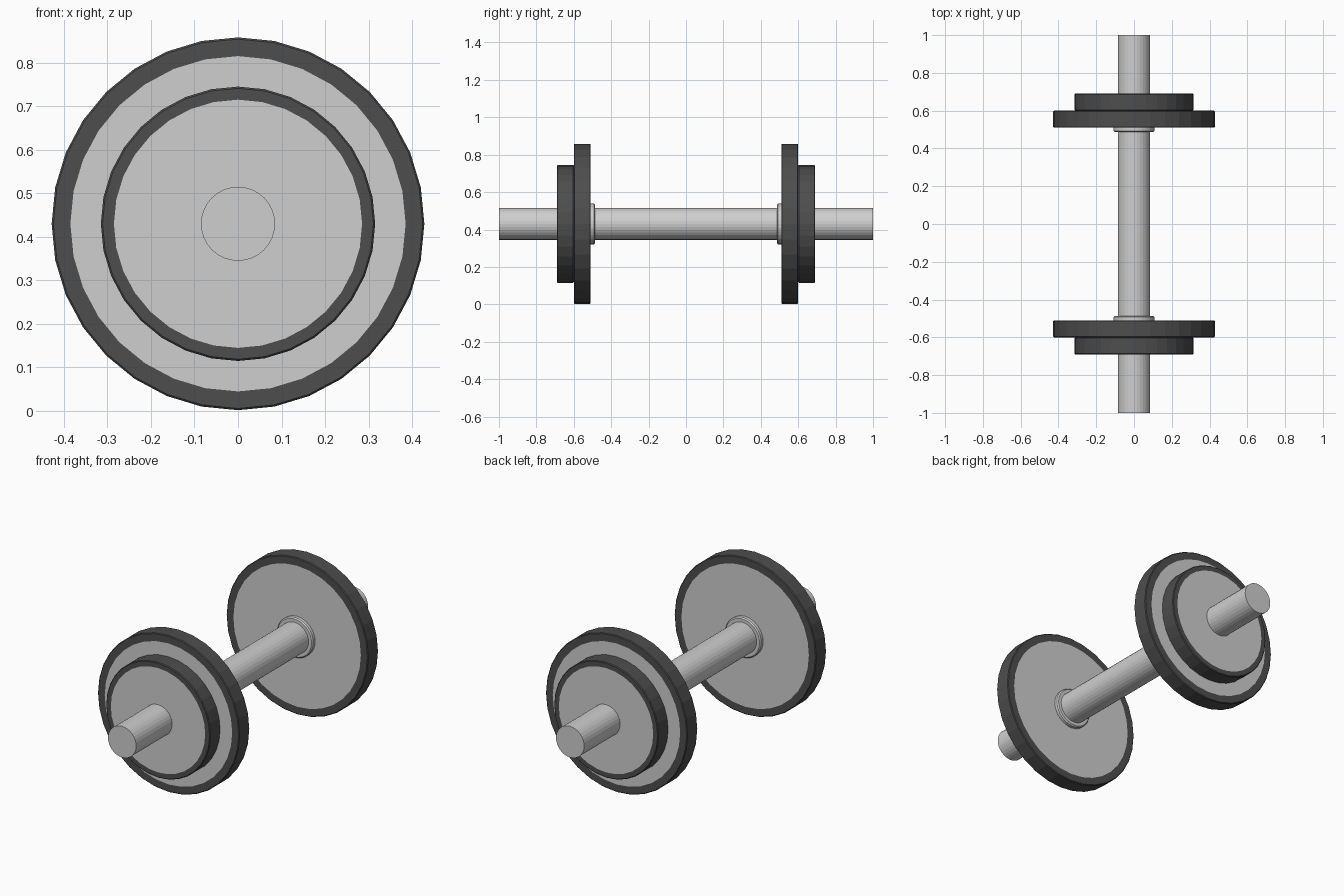
import bpy, bmesh, math

if "Cube" in bpy.data.objects:
    bpy.data.objects.remove(bpy.data.objects["Cube"])

SIDES = 32
AXIS_Z = 0.43


def material(name, value):
    m = bpy.data.materials.new(name)
    m.diffuse_color = (value, value, value, 1.0)
    m.use_nodes = True
    m.node_tree.nodes["Principled BSDF"].inputs["Base Color"].default_value = m.diffuse_color
    return m


steel = material("light_grey_steel", 0.62)
rubber = material("dark_grey_rubber", 0.075)


def lathe(name, profile, mats, face_radius=None, closed=True, mirrored=True):
    """Spin (radius, y) points around the bar axis, which runs along y."""
    bm = bmesh.new()
    rings = []
    for r, y in profile:
        ring = []
        for i in range(SIDES):
            a = 2 * math.pi * i / SIDES
            ring.append(bm.verts.new((r * math.cos(a), y, r * math.sin(a))))
        rings.append(ring)
    n = len(rings)
    for k in range(n if closed else n - 1):
        a, b = rings[k], rings[(k + 1) % n]
        for i in range(SIDES):
            j = (i + 1) % SIDES
            f = bm.faces.new((a[i], a[j], b[j], b[i]))
            # Strips inside the rim are the steel face
            r_max = max(profile[k][0], profile[(k + 1) % n][0])
            if face_radius and r_max <= face_radius + 1e-6:
                f.material_index = 1
    if not closed:
        bm.faces.new(rings[0])
        bm.faces.new(rings[-1])
    bmesh.ops.recalc_face_normals(bm, faces=bm.faces)
    mesh = bpy.data.meshes.new(name)
    bm.to_mesh(mesh)
    bm.free()
    for m in mats:
        mesh.materials.append(m)
    ob = bpy.data.objects.new(name, mesh)
    ob.location.z = AXIS_Z
    bpy.context.collection.objects.link(ob)
    if mirrored:
        mod = ob.modifiers.new("Mirror", 'MIRROR')
        mod.use_axis = (False, True, False)
    return ob


def plate(name, radius, face_radius, y0, y1, bevel=0.004):
    profile = [(0.08, y0), (face_radius, y0), (radius - bevel, y0),
               (radius, y0 + bevel), (radius, y1 - bevel),
               (radius - bevel, y1), (face_radius, y1), (0.08, y1)]
    return lathe(name, profile, [rubber, steel], face_radius)


# Bar through both ends
lathe("bar", [(0.085, -1.0), (0.085, 1.0)], [steel], closed=False, mirrored=False)

# Weight plates, mirrored to the other end
plate("large_plates", 0.428, 0.385, 0.51, 0.60)
plate("small_plates", 0.315, 0.285, 0.60, 0.69)

# Thin stop collars against the inner plate faces
lathe("collars", [(0.08, 0.487), (0.103, 0.487), (0.109, 0.493),
                  (0.109, 0.512), (0.08, 0.512)], [steel])
